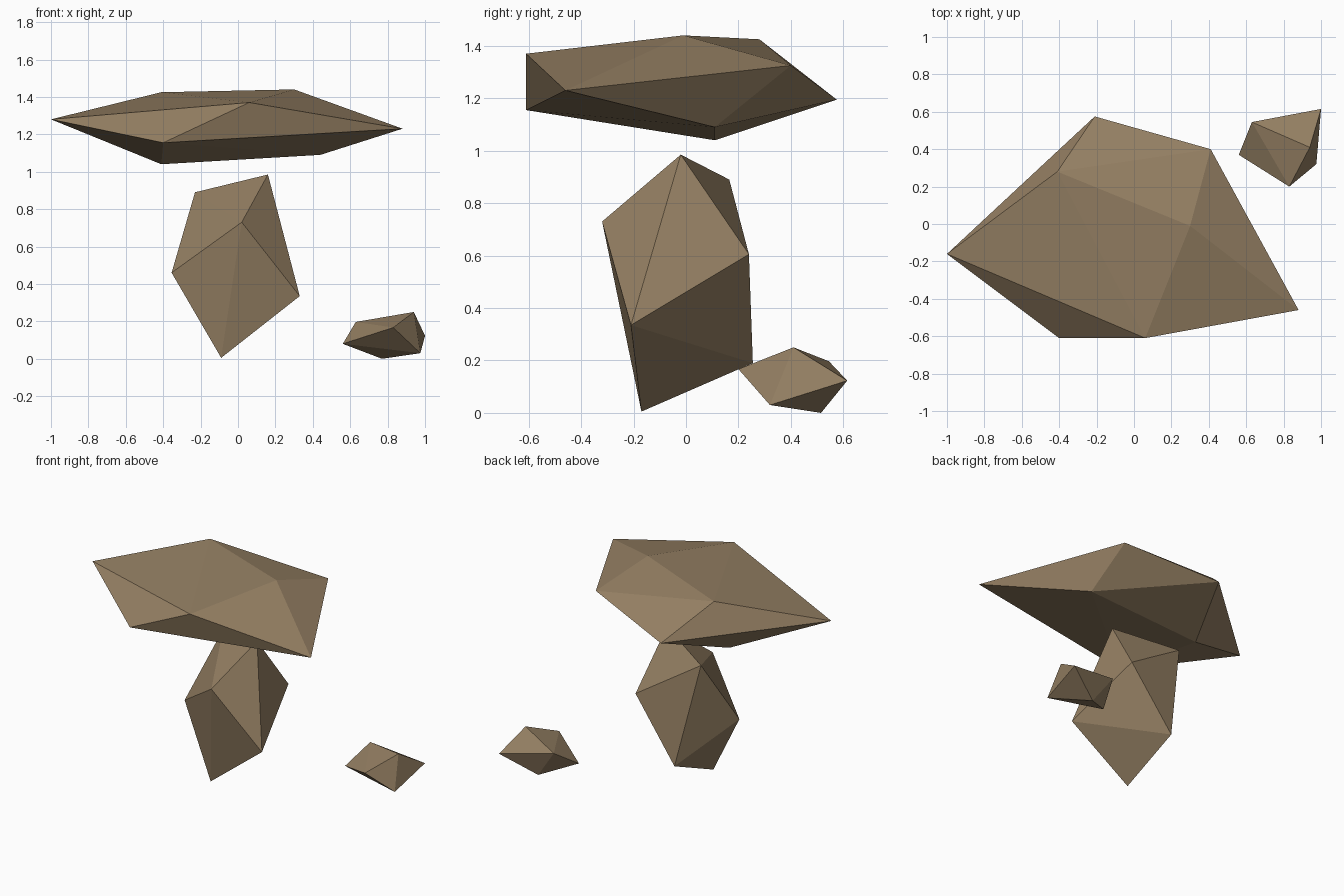
import bpy
import bmesh

# One earthy stone colour
stone = bpy.data.materials.new("brown_stone")
stone.diffuse_color = (0.30, 0.215, 0.125, 1.0)


def rock(name, corners):
    """Faceted boulder: the convex hull of a few corner points."""
    bm = bmesh.new()
    for c in corners:
        bm.verts.new(c)
    bmesh.ops.convex_hull(bm, input=bm.verts[:])
    bmesh.ops.recalc_face_normals(bm, faces=bm.faces[:])
    mesh = bpy.data.meshes.new(name)
    bm.to_mesh(mesh)
    bm.free()
    mesh.materials.append(stone)
    obj = bpy.data.objects.new(name, mesh)
    bpy.context.collection.objects.link(obj)
    return obj


# Wide flat rock floating on top
rock("top_slab", [
    (-1.00, -0.16, 1.28), (-0.41, 0.28, 1.425), (0.30, -0.01, 1.44),
    (0.88, -0.46, 1.23), (0.06, -0.61, 1.37), (-0.40, -0.61, 1.155),
    (-0.41, 0.11, 1.04), (0.44, 0.11, 1.09), (0.41, 0.40, 1.325),
    (-0.21, 0.575, 1.195),
])

# Tall rock in the middle
rock("upright_rock", [
    (0.02, -0.32, 0.73), (0.16, -0.02, 0.985), (-0.23, 0.165, 0.89),
    (0.33, -0.21, 0.335), (-0.09, -0.17, 0.005), (-0.355, -0.076, 0.46),
    (0.218, 0.24, 0.605), (-0.09, 0.255, 0.19),
])

# Small stone to the side
rock("small_stone", [
    (0.56, 0.37, 0.08), (0.63, 0.545, 0.197), (0.94, 0.41, 0.25),
    (1.00, 0.615, 0.123), (0.975, 0.32, 0.03), (0.77, 0.515, 0.0),
    (0.83, 0.20, 0.167),
])
